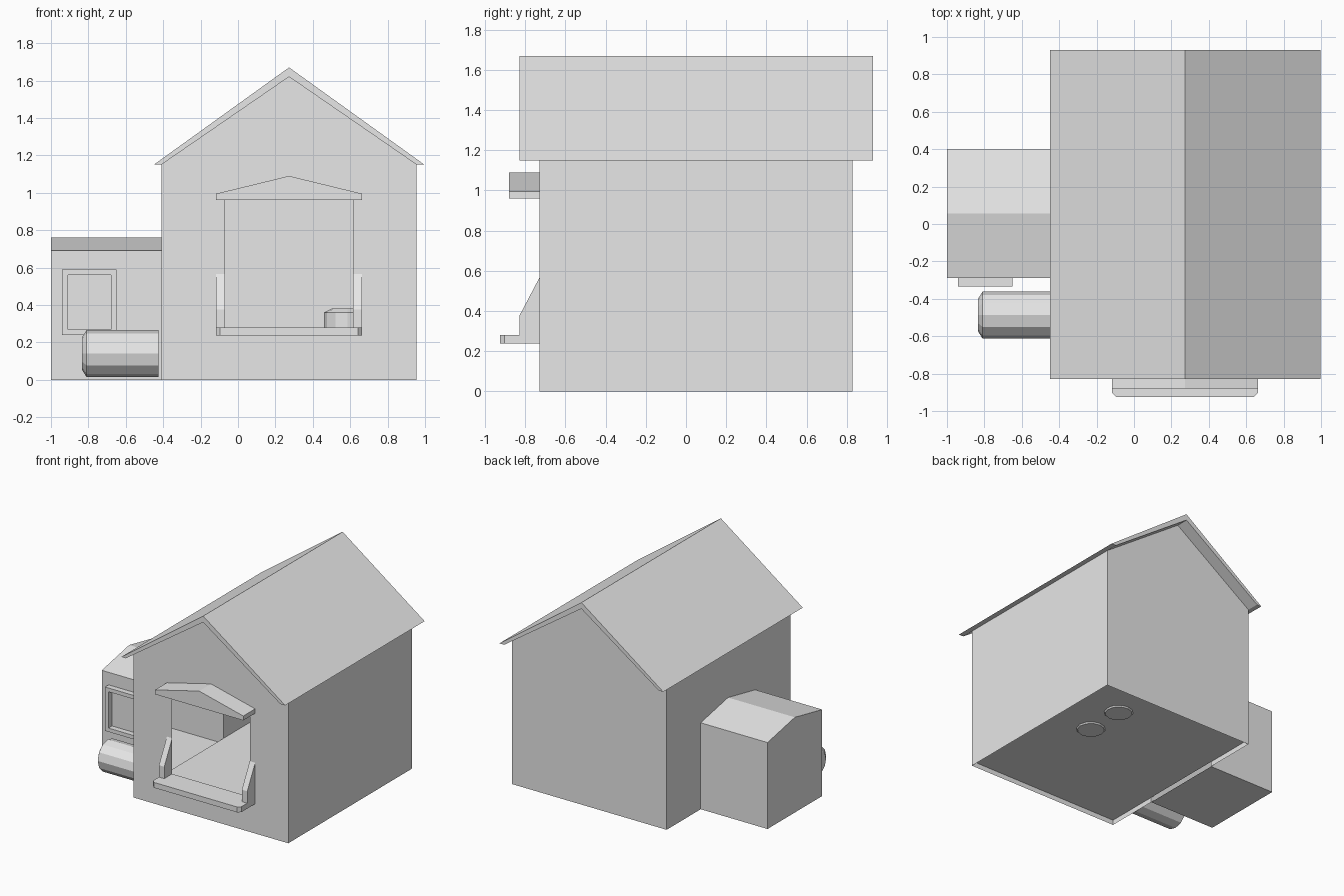
import bpy
import math
from mathutils import Vector

cube = bpy.data.objects.get("Cube")
if cube:
    bpy.data.objects.remove(cube)

grey = bpy.data.materials.new("plain grey")
grey.use_nodes = True
grey.diffuse_color = (0.8, 0.8, 0.8, 1)
grey.node_tree.nodes["Principled BSDF"].inputs["Base Color"].default_value = (0.8, 0.8, 0.8, 1)


def make(name, verts, faces):
    mesh = bpy.data.meshes.new(name)
    mesh.from_pydata(verts, [], faces)
    mesh.materials.append(grey)
    obj = bpy.data.objects.new(name, mesh)
    bpy.context.collection.objects.link(obj)
    return obj


def sheet(name, polygons):
    """Thin wall made of separate flat polygons."""
    verts, faces = [], []
    for poly in polygons:
        faces.append(range(len(verts), len(verts) + len(poly)))
        verts += poly
    return make(name, verts, faces)


def prism(name, profile, axis, low, high, cap_low=True, cap_high=True):
    """Extrude a 2D profile along an axis; the profile uses the other two axes in order."""
    def point(p, t):
        c = list(p)
        c.insert("xyz".index(axis), t)
        return c
    n = len(profile)
    verts = [point(p, low) for p in profile] + [point(p, high) for p in profile]
    faces = [(i, (i + 1) % n, n + (i + 1) % n, n + i) for i in range(n)]
    if cap_low:
        faces.append(range(n - 1, -1, -1))
    if cap_high:
        faces.append(range(n, 2 * n))
    return make(name, verts, faces)


def rect(a0, a1, b0, b1):
    return [(a0, b0), (a1, b0), (a1, b1), (a0, b1)]


def lathe(name, rings, base, direction, sides=12):
    """Stack of round rings (distance, radius) along a direction."""
    turn = Vector(direction).to_track_quat('Z', 'Y')
    verts = [Vector(base) + turn @ Vector((r * math.cos(a), r * math.sin(a), d))
             for d, r in rings
             for a in [math.tau * i / sides for i in range(sides)]]
    faces = [(k * sides + i, k * sides + (i + 1) % sides,
              (k + 1) * sides + (i + 1) % sides, (k + 1) * sides + i)
             for k in range(len(rings) - 1) for i in range(sides)]
    faces += [range(sides - 1, -1, -1), range(len(verts) - sides, len(verts))]
    return make(name, verts, faces)


# Main dimensions
X0, X1, MID = -0.41, 0.955, 0.273
Y0, Y1 = -0.73, 0.83
EAVE, PEAK = 1.15, 1.62
OX0, OX1, OZ0, OZ1 = -0.07, 0.615, 0.28, 0.96
AY0, AY1, AEAVE, ARIDGE = -0.29, 0.40, 0.69, 0.76
AMID = (AY0 + AY1) / 2


def at_y(y, pts):
    return [(x, y, z) for x, z in pts]


def at_x(x, pts):
    return [(x, y, z) for y, z in pts]


# House walls, with the shop opening and the doorway to the annex
gable = [(X0, 0), (X1, 0), (X1, EAVE), (MID, PEAK), (X0, EAVE)]
sheet("front_wall", [
    at_y(Y0, rect(X0, OX0, 0, OZ1)),
    at_y(Y0, rect(OX1, X1, 0, OZ1)),
    at_y(Y0, rect(OX0, OX1, 0, OZ0)),
    at_y(Y0, [(X0, OZ1), (X1, OZ1), (X1, EAVE), (MID, PEAK), (X0, EAVE)])])
sheet("back_wall", [at_y(Y1, gable[::-1])])
sheet("left_wall", [at_x(X1, rect(Y0, Y1, 0, EAVE))])
sheet("right_wall", [
    at_x(X0, rect(Y0, AY0, 0, EAVE)[::-1]),
    at_x(X0, rect(AY1, Y1, 0, EAVE)[::-1]),
    at_x(X0, [(AY0, AEAVE), (AY0, EAVE), (AY1, EAVE), (AY1, AEAVE), (AMID, ARIDGE)])])
sheet("house_floor", [[(x, y, 0.04) for x, y in rect(X0, X1, Y0, Y1)]])

# Gable roof overhanging all round
prism("roof", [(-0.45, EAVE), (X0, EAVE), (MID, PEAK), (X1, EAVE),
               (0.997, EAVE), (MID, 1.67)], "y", -0.83, 0.93)

# Side annex, open to the house
prism("annex", [(AY0, 0), (AY1, 0), (AY1, AEAVE), (AMID, ARIDGE), (AY0, AEAVE)],
      "x", -1, X0, cap_high=False)

# Annex window frame: two uprights and two rails
WX0, WX1, WZ0, WZ1, W = -0.94, -0.65, 0.24, 0.59, 0.03
for name, bar in (("window_post_right", (WX0, WX0 + W, WZ0, WZ1)),
                  ("window_post_left", (WX1 - W, WX1, WZ0, WZ1)),
                  ("window_sill", (WX0 + W, WX1 - W, WZ0, WZ0 + W)),
                  ("window_head", (WX0 + W, WX1 - W, WZ1 - W, WZ1))):
    prism(name, rect(*bar), "y", -0.335, AY0)

# Canopy, counter shelf and side cheeks around the shop opening
SX0, SX1 = -0.117, 0.663
prism("canopy", [(SX0, OZ1), (SX1, OZ1), (SX1, 0.995), (MID, 1.09), (SX0, 0.995)],
      "y", -0.88, Y0)
C = 0.022
prism("counter", [(SX0, Y0), (SX0, -0.925 + C), (SX0 + C, -0.925),
                  (SX1 - C, -0.925), (SX1, -0.925 + C), (SX1, Y0)], "z", 0.237, OZ0)
cheek = [(Y0, OZ0), (Y0, 0.565), (-0.83, 0.375), (-0.83, OZ0)]
prism("cheek_right", cheek, "x", SX0, OX0)
prism("cheek_left", cheek, "x", OX1, SX1)

# Barrels: one lying outside, two standing inside
lathe("outside_barrel", [(0, 0.125), (0.385, 0.125), (0.41, 0.085)],
      (-0.425, -0.487, 0.14), (-1, 0, 0))
for name, y in (("back_barrel", 0.52), ("front_barrel", 0.2)):
    lathe(name, [(0, 0.1), (0.03, 0.125), (0.33, 0.125), (0.35, 0.085)],
          (0.585, y, 0.03), (0, 0, 1))
